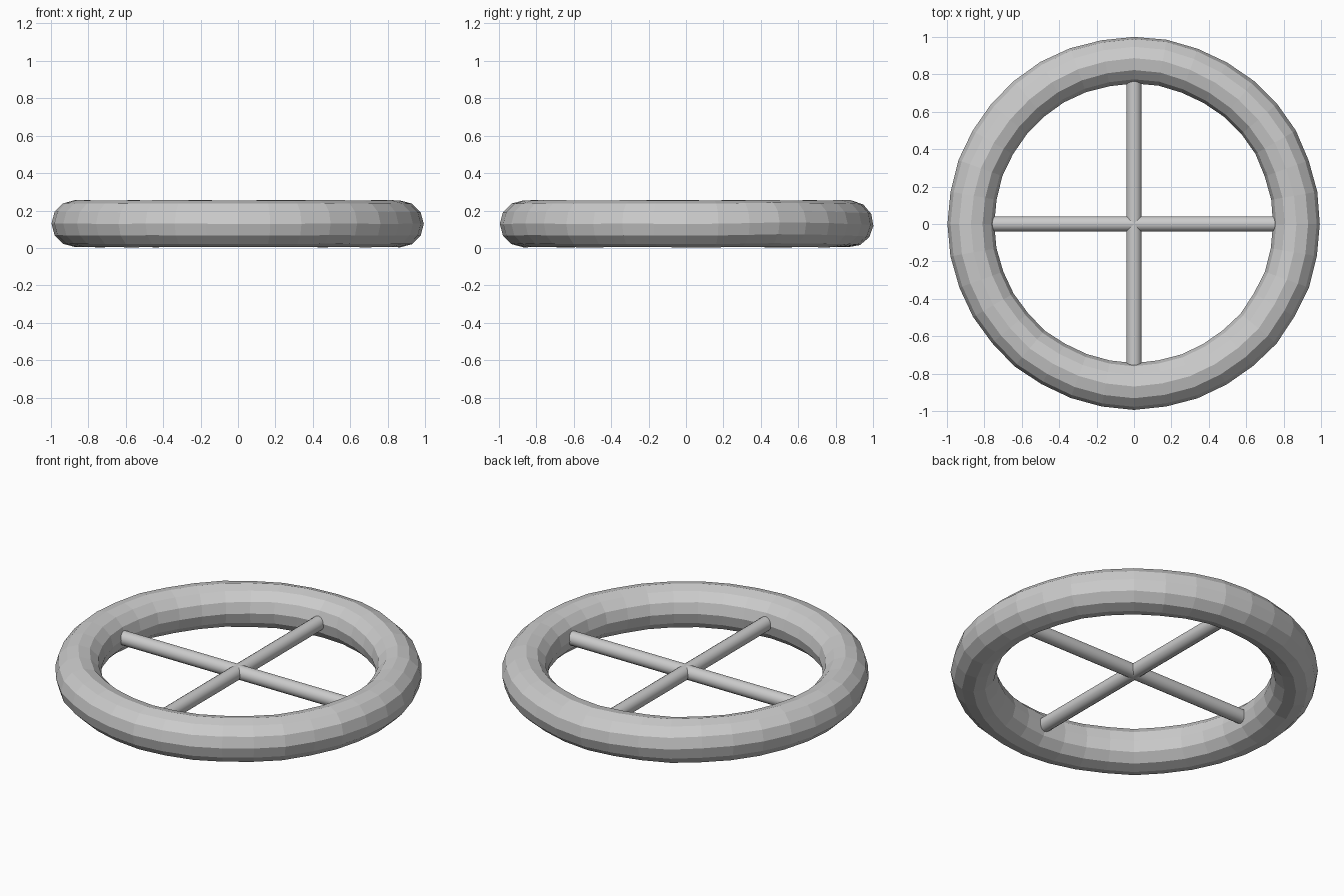
import bpy, bmesh, math, random
from mathutils import Matrix

if "Cube" in bpy.data.objects:
    bpy.data.objects.remove(bpy.data.objects["Cube"])

random.seed(4)
HEIGHT = 0.13
MAJOR, MINOR = 0.87, 0.125
SECTIONS, SIDES = 36, 12


def finish(bm, name):
    bmesh.ops.recalc_face_normals(bm, faces=bm.faces)
    mesh = bpy.data.meshes.new(name)
    bm.to_mesh(mesh)
    bm.free()
    obj = bpy.data.objects.new(name, mesh)
    bpy.context.collection.objects.link(obj)
    return obj


# Faceted, slightly hand-shaped wheel rim
bm = bmesh.new()
rings = []
for i in range(SECTIONS):
    a = 2 * math.pi * i / SECTIONS
    major = MAJOR + random.uniform(-0.003, 0.003) + 0.004 * math.sin(a)
    lift = random.uniform(-0.002, 0.002)
    twist = math.radians(5) * max(0, math.sin(a)) * math.sin(3 * a)
    ring = []
    for j in range(SIDES):
        b = 2 * math.pi * j / SIDES + twist
        r = major + MINOR * math.cos(b)
        ring.append(bm.verts.new((r * math.cos(a), r * math.sin(a),
                                  HEIGHT + lift + MINOR * math.sin(b))))
    rings.append(ring)
for i in range(SECTIONS):
    p, q = rings[i], rings[(i + 1) % SECTIONS]
    for j in range(SIDES):
        k = (j + 1) % SIDES
        bm.faces.new((p[j], q[j], q[k], p[k]))
finish(bm, "wheel_rim")

# Two crossing spoke bars, ends buried in the rim
for name, axis in (("spoke_bar_x", "Y"), ("spoke_bar_y", "X")):
    bm = bmesh.new()
    bmesh.ops.create_cone(bm, cap_ends=True, segments=16, radius1=0.041,
                          radius2=0.041, depth=1.54,
                          matrix=Matrix.Translation((0, 0, HEIGHT))
                          @ Matrix.Rotation(math.pi / 2, 4, axis))
    bar = finish(bm, name)
    bpy.ops.object.select_all(action='DESELECT')
    bar.select_set(True)
    bpy.context.view_layer.objects.active = bar
    bpy.ops.object.shade_smooth_by_angle(angle=math.radians(40))
